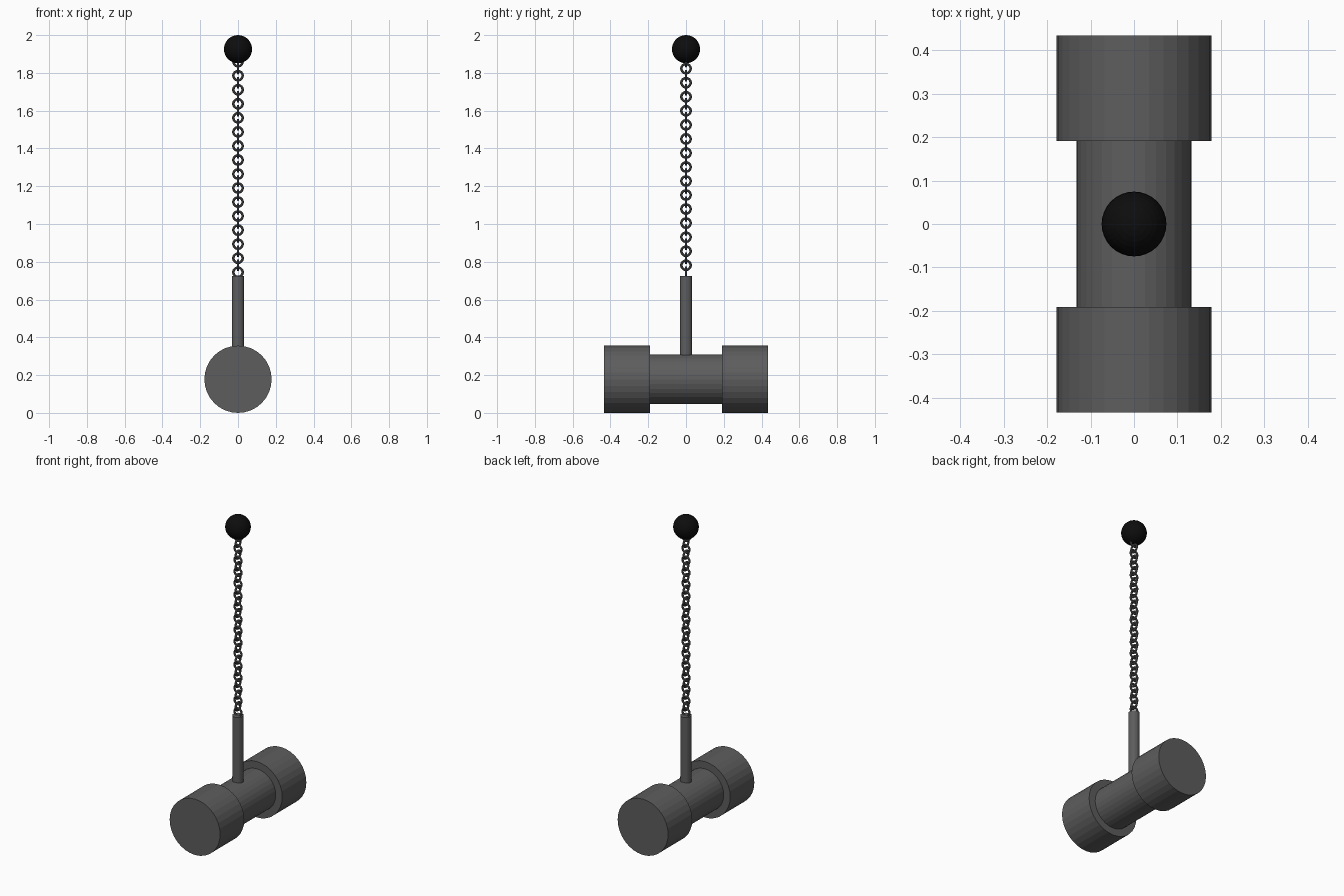
import bpy
from math import pi

if "Cube" in bpy.data.objects:
    bpy.data.objects.remove(bpy.data.objects["Cube"])


def material(name, value):
    m = bpy.data.materials.new(name)
    m.diffuse_color = (value, value, value, 1)
    m.use_nodes = True
    m.node_tree.nodes["Principled BSDF"].inputs["Base Color"].default_value = m.diffuse_color
    return m


steel = material("dark_steel", 0.11)
black = material("black", 0.004)


def finish(name, mat):
    ob = bpy.context.object
    ob.name = name
    ob.data.materials.append(mat)
    return ob


def cylinder(name, radius, length, loc, rot=(0, 0, 0)):
    bpy.ops.mesh.primitive_cylinder_add(
        vertices=32, radius=radius, depth=length, location=loc, rotation=rot)
    return finish(name, steel)


# Hammer head: two striking blocks joined by a narrower waist
AXIS_Z = 0.178
along_y = (pi / 2, 0, 0)
for side, label in ((-1, "front"), (1, "back")):
    cylinder(f"{label}_striking_block", 0.178, 0.243,
             (0, side * 0.3125, AXIS_Z), along_y)
cylinder("head_waist", 0.132, 0.40, (0, 0, AXIS_Z), along_y)

# Short handle rising from the waist
cylinder("handle", 0.033, 0.445, (0, 0, 0.5025))

# Chain of round links, alternating between the xz and yz planes
PITCH = 0.03717
for i in range(32):
    rot = (pi / 2, 0, 0) if i % 2 == 0 else (0, pi / 2, 0)
    bpy.ops.mesh.primitive_torus_add(
        major_segments=32, minor_segments=10, major_radius=0.0245,
        minor_radius=0.0065, location=(0, 0, 0.7445 + i * PITCH), rotation=rot)
    finish(f"chain_link_{i + 1:02d}", steel)
    bpy.ops.object.shade_smooth_by_angle()

# Ball at the end of the chain
bpy.ops.mesh.primitive_uv_sphere_add(
    segments=32, ring_count=16, radius=0.0745, location=(0, 0, 1.9255))
finish("grip_ball", black)
